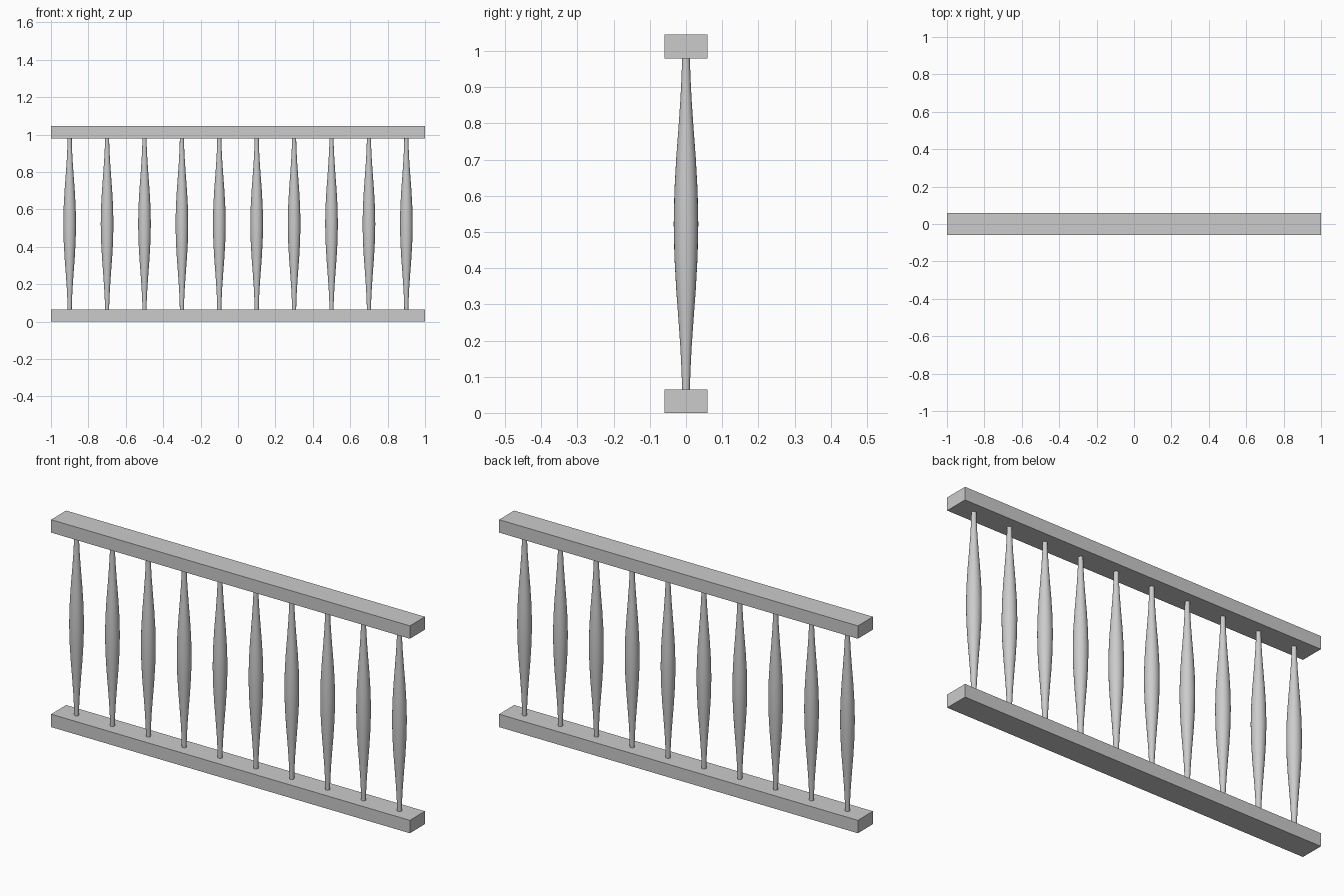
import bpy, bmesh, math

if "Cube" in bpy.data.objects:
    bpy.data.objects.remove(bpy.data.objects["Cube"])

LENGTH, DEPTH, RAIL_H, HEIGHT = 2.0, 0.12, 0.065, 1.045
SIDES = 24


def rail(name, z):
    bpy.ops.mesh.primitive_cube_add(size=1, location=(0, 0, z))
    ob = bpy.context.object
    ob.name = name
    ob.scale = (LENGTH, DEPTH, RAIL_H)
    bpy.ops.object.transform_apply(location=False, rotation=False, scale=True)


# bottom and top rails
rail("bottom_rail", RAIL_H / 2)
rail("top_rail", HEIGHT - RAIL_H / 2)

# turned baluster profile: (radius, height), symmetric about the middle
MID = HEIGHT / 2
half = [(0.011, 0.06), (0.012, 0.11), (0.0155, 0.18), (0.021, 0.26),
        (0.027, 0.34), (0.032, 0.43)]
profile = half + [(0.034, MID)] + [(r, 2 * MID - z) for r, z in reversed(half)]

bm = bmesh.new()
rings = []
for r, z in profile:
    rings.append([bm.verts.new((r * math.cos(2 * math.pi * i / SIDES),
                                r * math.sin(2 * math.pi * i / SIDES), z))
                  for i in range(SIDES)])
for a, b in zip(rings, rings[1:]):
    for i in range(SIDES):
        j = (i + 1) % SIDES
        bm.faces.new((a[i], a[j], b[j], b[i])).smooth = True
bm.faces.new(rings[0][::-1])
bm.faces.new(rings[-1])
mesh = bpy.data.meshes.new("baluster")
bm.to_mesh(mesh)
bm.free()

# row of ten balusters
for n in range(10):
    ob = bpy.data.objects.new(f"baluster_{n + 1}", mesh)
    ob.location.x = -0.9 + 0.2 * n
    bpy.context.collection.objects.link(ob)
